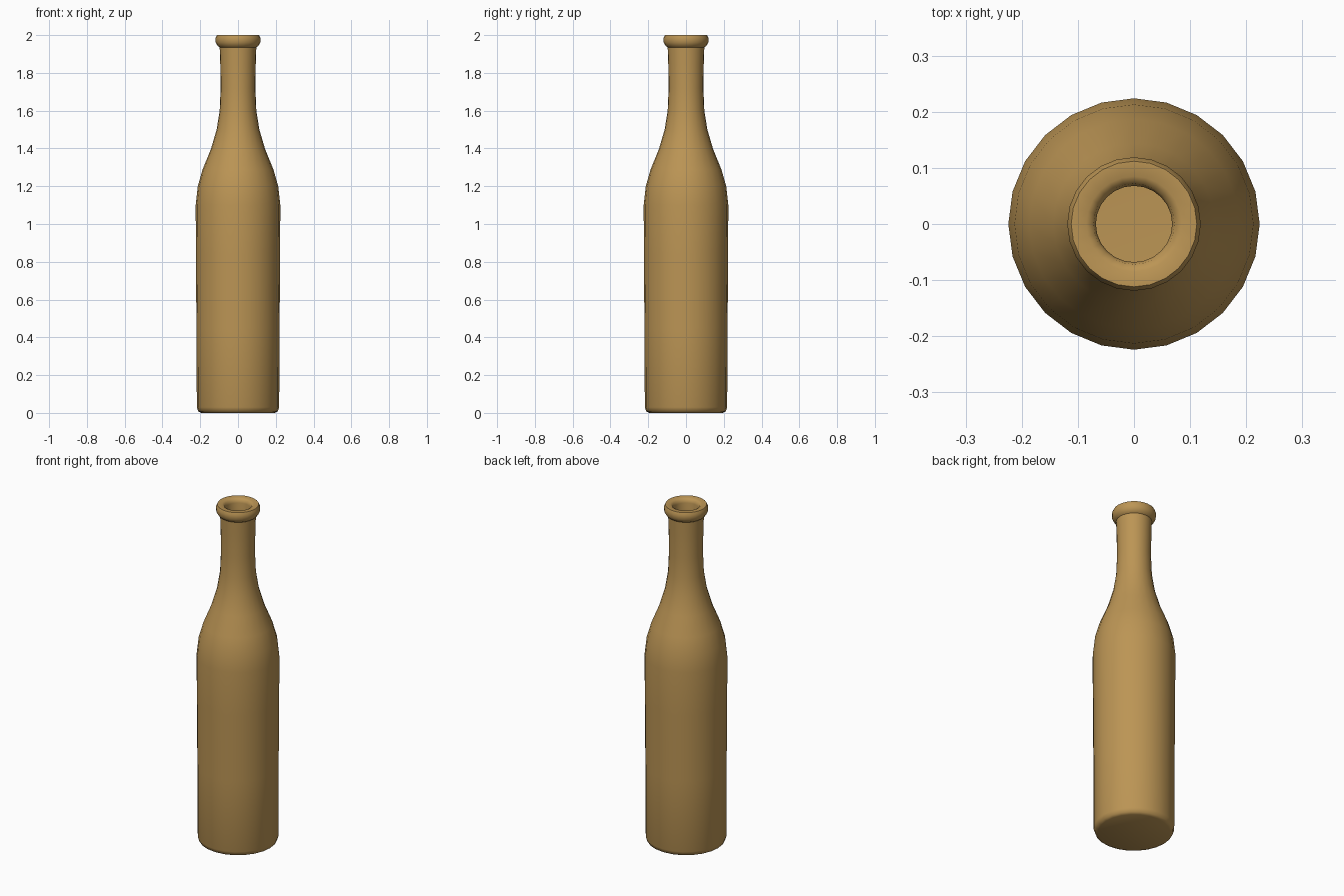
import bpy, bmesh, math

if "Cube" in bpy.data.objects:
    bpy.data.objects.remove(bpy.data.objects["Cube"])

SIDES = 24

# Outer wall, lip, then inner wall: (radius, height)
outer = [(0.0, 0.0), (0.195, 0.0), (0.211, 0.008), (0.218, 0.03), (0.22, 0.45),
         (0.223, 0.84), (0.224, 1.1), (0.213, 1.2), (0.187, 1.29), (0.144, 1.395),
         (0.113, 1.5), (0.097, 1.6), (0.092, 1.72), (0.094, 1.85), (0.097, 1.935)]
lip = [(0.107, 1.942), (0.118, 1.96), (0.119, 1.985), (0.112, 2.0),
       (0.085, 2.0), (0.072, 1.992), (0.068, 1.975)]
inner = [(0.068, 1.6), (0.085, 1.5), (0.116, 1.395), (0.16, 1.28),
         (0.194, 1.1), (0.19, 0.05), (0.0, 0.04)]


def lathe(name, profile):
    bm = bmesh.new()
    verts = [bm.verts.new((r, 0, z)) for r, z in profile]
    edges = [bm.edges.new(pair) for pair in zip(verts, verts[1:])]
    bmesh.ops.spin(bm, geom=verts + edges, cent=(0, 0, 0), axis=(0, 0, 1),
                   angle=math.tau, steps=SIDES, use_merge=True)
    bmesh.ops.remove_doubles(bm, verts=bm.verts, dist=0.0005)
    bmesh.ops.recalc_face_normals(bm, faces=bm.faces)
    mesh = bpy.data.meshes.new(name)
    bm.to_mesh(mesh)
    bm.free()
    obj = bpy.data.objects.new(name, mesh)
    bpy.context.collection.objects.link(obj)
    return obj


bottle = lathe("bottle", outer + lip + inner)

# Smooth shading and amber brown colour
bpy.context.view_layer.objects.active = bottle
bottle.select_set(True)
bpy.ops.object.shade_smooth_by_angle(angle=math.radians(50))
brown = bpy.data.materials.new("amber_brown")
brown.diffuse_color = (0.5, 0.3, 0.09, 1)
brown.use_nodes = True
brown.node_tree.nodes["Principled BSDF"].inputs["Base Color"].default_value = brown.diffuse_color
bottle.data.materials.append(brown)
